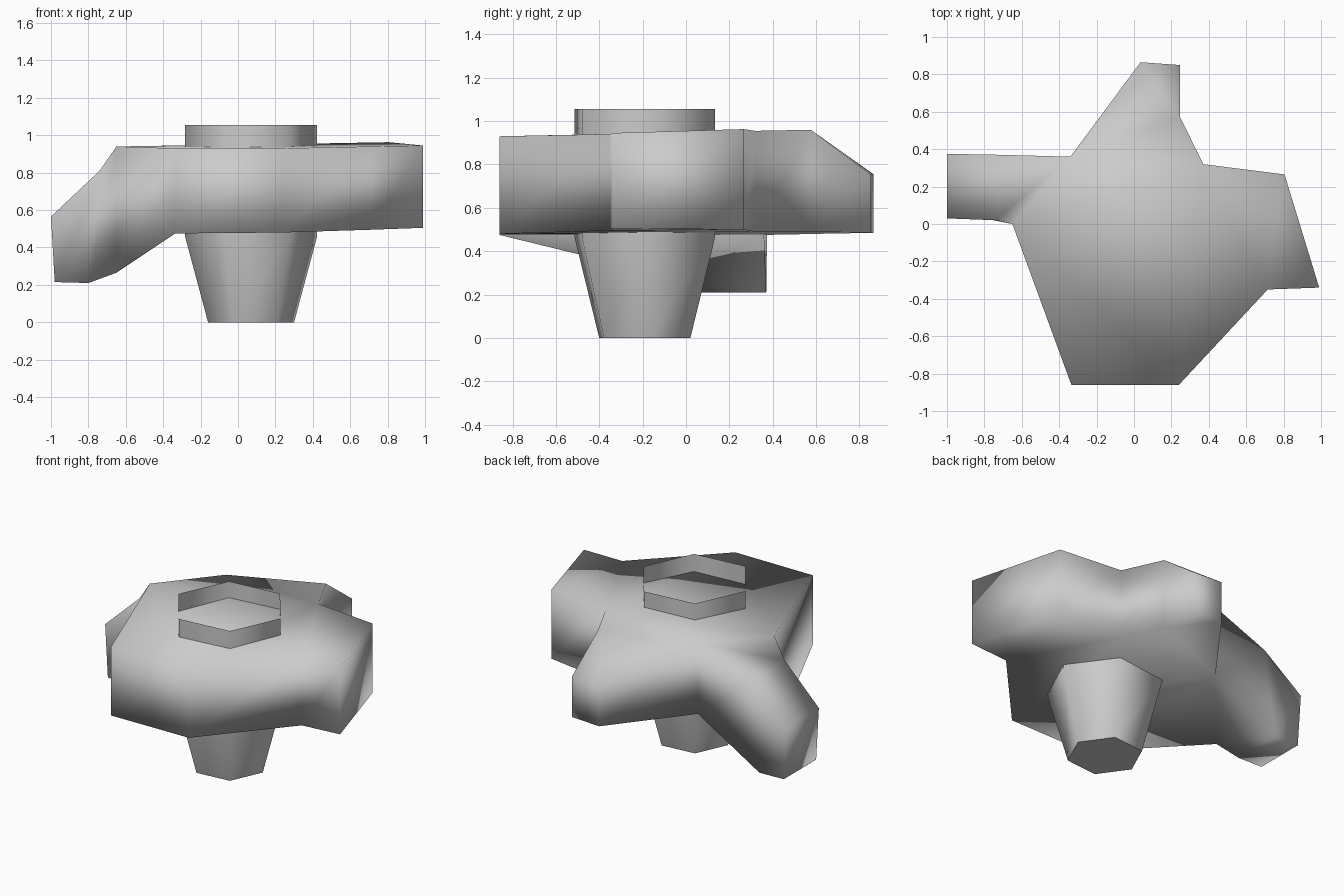
import bpy, bmesh, math

if "Cube" in bpy.data.objects:
    bpy.data.objects.remove(bpy.data.objects["Cube"])

grey = bpy.data.materials.new("plain grey")
grey.diffuse_color = (0.6, 0.6, 0.6, 1)
grey.use_nodes = True
grey.node_tree.nodes["Principled BSDF"].inputs["Base Color"].default_value = grey.diffuse_color


def finish(bm, name, angle):
    bmesh.ops.recalc_face_normals(bm, faces=bm.faces)
    mesh = bpy.data.meshes.new(name)
    bm.to_mesh(mesh)
    bm.free()
    mesh.materials.append(grey)
    ob = bpy.data.objects.new(name, mesh)
    bpy.context.collection.objects.link(ob)
    bpy.ops.object.select_all(action='DESELECT')
    bpy.context.view_layer.objects.active = ob
    ob.select_set(True)
    bpy.ops.object.shade_smooth_by_angle(angle=math.radians(angle))
    return ob


# body: slab outline as x, y, bottom z, top z, counter-clockwise
outline = [
    (-0.65, 0.00, 0.265, 0.94),   # 0 left shoulder
    (-0.335, -0.86, 0.475, 0.93),
    (0.24, -0.86, 0.48, 0.93),
    (0.715, -0.35, 0.495, 0.94),
    (0.99, -0.34, 0.505, 0.945),  # 4 right arm
    (0.805, 0.265, 0.50, 0.963),
    (0.37, 0.32, 0.49, 0.955),
    (0.245, 0.575, 0.49, 0.96),   # 7 back arm
    (0.245, 0.85, 0.485, 0.755),
    (0.035, 0.865, 0.485, 0.755),
    (-0.34, 0.36, 0.475, 0.945),  # 10 inner corner
]
bm = bmesh.new()
low = [bm.verts.new((x, y, a)) for x, y, a, b in outline]
top = [bm.verts.new((x, y, b)) for x, y, a, b in outline]
for i in range(10):
    bm.faces.new((low[i], low[i + 1], top[i + 1], top[i]))
bm.faces.new([top[i] for i in (0, 1, 2, 3, 4, 5, 6, 7, 10)])
bm.faces.new([top[i] for i in (7, 9, 10)])
bm.faces.new([top[i] for i in (7, 8, 9)])
bm.faces.new([low[i] for i in (0, 10, 1)])
bm.faces.new([low[i] for i in range(10, 0, -1)])

# drooping left arm: sections of front top, front low, back low, back top
ring = [top[0], low[0], low[10], top[10]]
sections = [
    [(-0.74, 0.02, 0.81), (-0.80, 0.03, 0.21), (-0.80, 0.37, 0.21), (-0.72, 0.37, 0.78)],
    [(-1.0, 0.03, 0.565), (-0.98, 0.03, 0.215), (-0.98, 0.37, 0.215), (-1.0, 0.375, 0.565)],
]
for section in sections:
    new = [bm.verts.new(p) for p in section]
    for i in range(4):
        j = (i + 1) % 4
        bm.faces.new((ring[i], ring[j], new[j], new[i]))
    ring = new
bm.faces.new(ring)
bmesh.ops.triangulate(bm, faces=[f for f in bm.faces if len(f.verts) > 4])
finish(bm, "body", 180)


# six-sided rings shared by the stem and the collar
def hexagon(bm, r, z):
    return [bm.verts.new((0.07 + r * math.cos(math.radians(5.5 + 60 * i)),
                          -0.19 + r * math.sin(math.radians(5.5 + 60 * i)), z))
            for i in range(6)]


def hex_tube(name, levels, capped):
    bm = bmesh.new()
    rings = [hexagon(bm, r, z) for r, z in levels]
    for a, b in zip(rings, rings[1:]):
        for i in range(6):
            j = (i + 1) % 6
            bm.faces.new((a[i], a[j], b[j], b[i]))
    if capped:
        bm.faces.new(rings[0][::-1])
    return finish(bm, name, 65)


# tapered stem below, open collar on top
hex_tube("stem", [(0.231, 0), (0.355, 0.46), (0.355, 0.6)], True)
hex_tube("collar", [(0.355, 0.9), (0.355, 1.055)], False)
